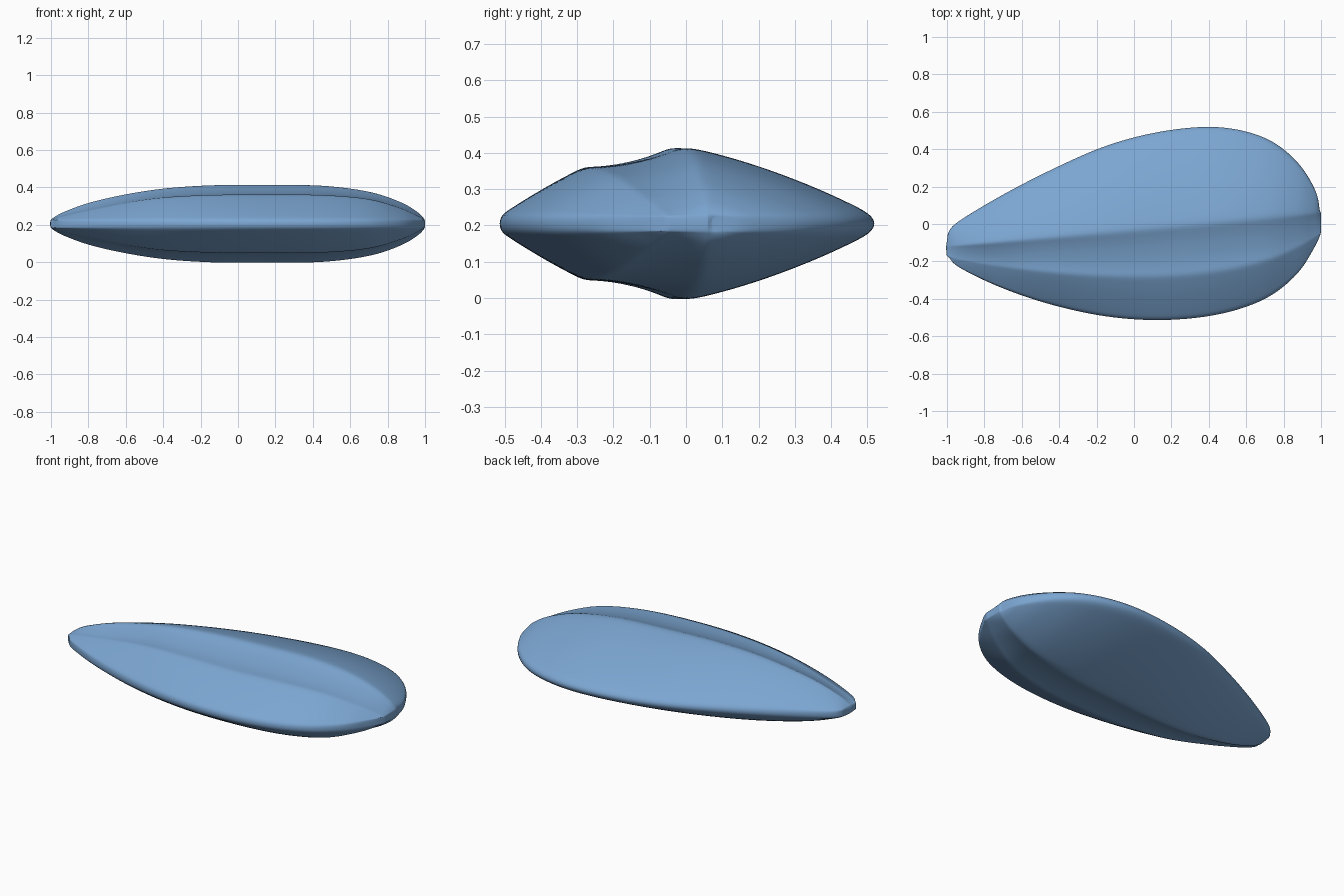
import bpy, bmesh
from mathutils import Vector

cube = bpy.data.objects.get("Cube")
if cube:
    bpy.data.objects.remove(cube)

MID = 0.205    # height of the rim plane
EDGE = 0.02    # half thickness of the rim

# Material
mat = bpy.data.materials.new("soft_blue")
mat.use_nodes = True
color = (0.20, 0.38, 0.64, 1)
mat.diffuse_color = color
mat.node_tree.nodes["Principled BSDF"].inputs["Base Color"].default_value = color

# Rails running from the narrow end to the broad end: (x, y)
front_rim = [(-.985, -.185), (-.93, -.235), (-.72, -.337), (-.45, -.43), (-.15, -.495), (.15, -.515),
             (.45, -.485), (.7, -.402), (.87, -.27), (.965, -.125), (.995, -.06)]
side_ridge = [(-1.003, -.168), (-.93, -.19), (-.72, -.225), (-.45, -.257), (-.15, -.277), (.15, -.278),
              (.45, -.25), (.7, -.195), (.87, -.125), (.965, -.07), (1, -.045)]
main_ridge_x = [-1.005, -.93, -.75, -.45, -.15, .15, .45, .7, .87, .965, 1]
back_rim = [(-.995, -.05), (-.945, .01), (-.72, .147), (-.45, .288), (-.15, .42), (.15, .498),
            (.45, .521), (.7, .463), (.87, .337), (.97, .18), (.993, .07)]
main_height = [.02, .065, .128, .186, .21, .212, .208, .175, .118, .06, .02]
side_height = [.02, .042, .088, .136, .154, .156, .154, .132, .083, .04, .02]


def resample(points, steps=4):
    """Smooth curve through the points."""
    out = []
    last = len(points) - 1
    for i in range(last):
        a, b, c, d = (points[min(max(k, 0), last)] for k in range(i - 1, i + 3))
        for s in range(steps):
            t = s / steps
            out.append(b + (c - a) * (t / 2) + (a * 2 - b * 5 + c * 4 - d) * (t * t / 2)
                       + (b * 3 - a - c * 3 + d) * (t ** 3 / 2))
    return out + [points[-1]]


def rail(path, heights):
    return resample([Vector((x, y, h)) for (x, y), h in zip(path, heights)])


main_ridge = [(x, -.03 + .09 * x) for x in main_ridge_x]
flat = [EDGE] * len(front_rim)
rails = [rail(front_rim, flat), rail(side_ridge, side_height),
         rail(main_ridge, main_height), rail(back_rim, flat)]
bulges = (.05, -.08, .12)   # crown of each panel between two rails

# Shell: closed rings lofted along the rails
bm = bmesh.new()
rings = []
for keys in zip(*rails):
    top = []
    for a, b, bulge in zip(keys, keys[1:], bulges):
        for s in (0, .12, .35, .65, .88):
            p = a.lerp(b, s)
            p.z += bulge * 4 * s * (1 - s) * (max(a.z, b.z) - EDGE)
            top.append(p)
    top.append(keys[-1])
    bottom = [Vector((p.x, p.y, -p.z)) for p in reversed(top)]
    rings.append([bm.verts.new(p + Vector((0, 0, MID))) for p in top + bottom])

for r0, r1 in zip(rings, rings[1:]):
    n = len(r0)
    for i in range(n):
        j = (i + 1) % n
        bm.faces.new((r0[i], r0[j], r1[j], r1[i]))

# End caps, made of strips joining the top and bottom halves
for ring in (rings[0], rings[-1]):
    n = len(ring)
    for i in range(n // 2 - 1):
        bm.faces.new((ring[i], ring[i + 1], ring[n - 2 - i], ring[n - 1 - i]))
bmesh.ops.recalc_face_normals(bm, faces=bm.faces)

mesh = bpy.data.meshes.new("ridged_shell")
bm.to_mesh(mesh)
bm.free()
mesh.materials.append(mat)
mesh.shade_smooth()
shell = bpy.data.objects.new("ridged_shell", mesh)
bpy.context.collection.objects.link(shell)
sub = shell.modifiers.new("rounding", "SUBSURF")
sub.levels = sub.render_levels = 2
